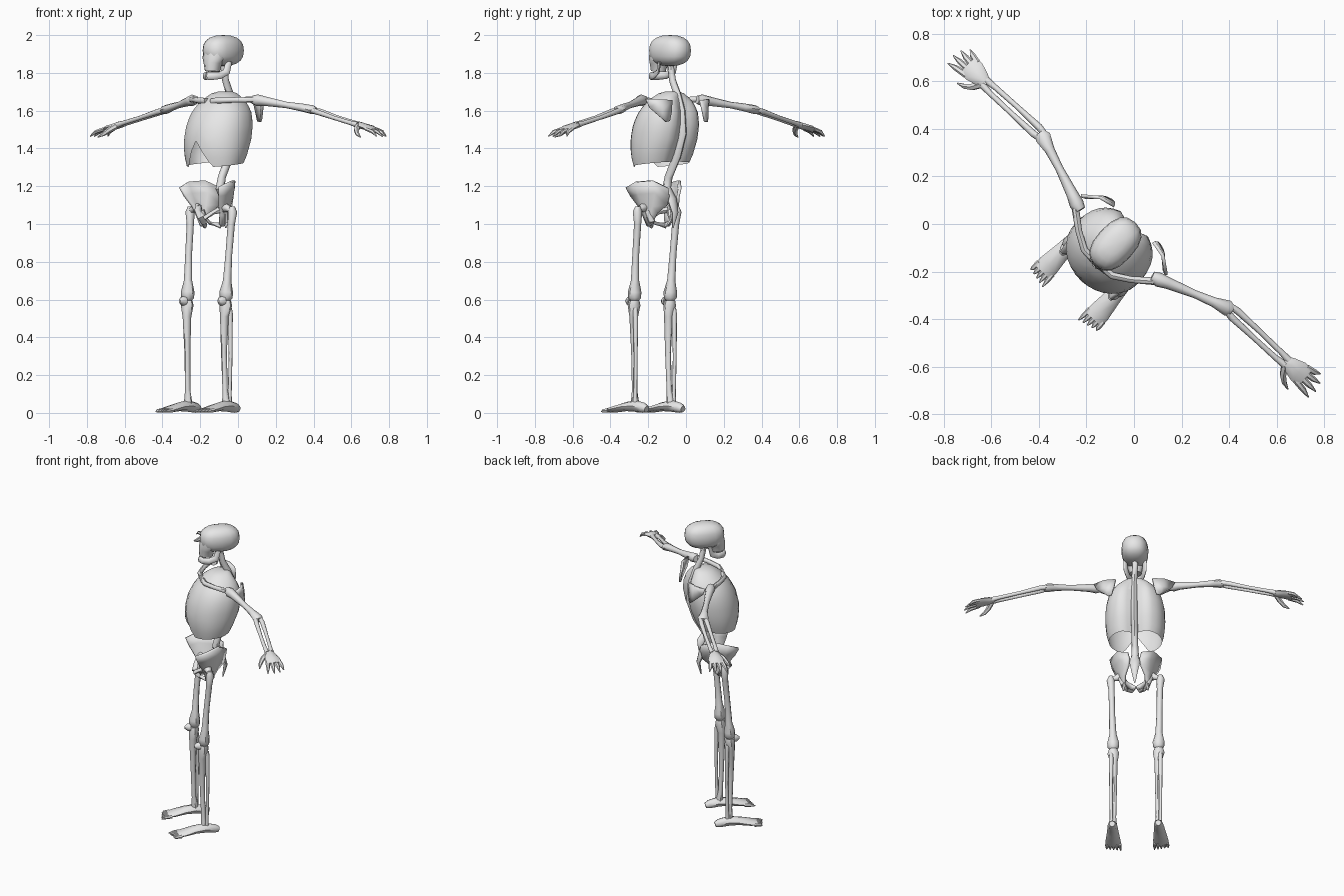
import bpy, bmesh, math
from mathutils import Vector

TURN = math.radians(-42.8)      # the whole figure is turned about z
bone = bpy.data.materials.new("bone_grey")
bone.diffuse_color = (0.8, 0.8, 0.8, 1)


def finish(name, bm, mirror=False, thick=0.0, angle=45):
    """Turn a bmesh into a finished, turned, optionally mirrored object."""
    bmesh.ops.recalc_face_normals(bm, faces=bm.faces)
    me = bpy.data.meshes.new(name)
    bm.to_mesh(me)
    bm.free()
    me.materials.append(bone)
    ob = bpy.data.objects.new(name, me)
    bpy.context.collection.objects.link(ob)
    ob.rotation_euler.z = TURN
    bpy.ops.object.select_all(action='DESELECT')
    ob.select_set(True)
    bpy.context.view_layer.objects.active = ob
    bpy.ops.object.shade_smooth_by_angle(angle=math.radians(angle))
    if thick:
        so = ob.modifiers.new("Thickness", 'SOLIDIFY')
        so.thickness, so.offset = thick, 0
    if mirror:
        ob.modifiers.new("Mirror", 'MIRROR')
    return ob


def add_tube(bm, pts, side=(1, 0, 0), n=8):
    """Loft ellipses along points (x, y, z, radius along side, other radius)."""
    P = [Vector(p[:3]) for p in pts]
    rings = []
    for i, p in enumerate(pts):
        t = (P[min(i + 1, len(P) - 1)] - P[max(i - 1, 0)]).normalized()
        u = Vector(side)
        u = (u - t * u.dot(t)).normalized()
        v = t.cross(u)
        ra, rb = p[3], p[-1]
        rings.append([bm.verts.new(P[i] + u * ra * math.cos(k * math.tau / n)
                                   + v * rb * math.sin(k * math.tau / n)) for k in range(n)])
    for a, b in zip(rings, rings[1:]):
        for k in range(n):
            bm.faces.new((a[k], a[(k + 1) % n], b[(k + 1) % n], b[k]))
    bm.faces.new(rings[0][::-1])
    bm.faces.new(rings[-1])


def tube(name, pts, side=(1, 0, 0), n=8, mirror=True):
    bm = bmesh.new()
    add_tube(bm, pts, side, n)
    return finish(name, bm, mirror)


def plate(name, rows, thick):
    bm = bmesh.new()
    g = [[bm.verts.new(p) for p in r] for r in rows]
    for a, b in zip(g, g[1:]):
        for k in range(len(a) - 1):
            bm.faces.new((a[k], a[k + 1], b[k + 1], b[k]))
    return finish(name, bm, True, thick)


def ball(name, loc, size, power=1.0, mirror=False, seg=16):
    bm = bmesh.new()
    bmesh.ops.create_uvsphere(bm, u_segments=seg, v_segments=seg * 5 // 8, radius=1)
    for v in bm.verts:
        v.co = Vector([math.copysign(abs(c) ** power, c) * s + l
                       for c, s, l in zip(v.co, size, loc)])
    return finish(name, bm, mirror)


# Skull: cranium, face and lower jaw
ball("cranium", (0, -0.115, 1.918), (0.083, 0.124, 0.082), 0.82)
tube("face", [(0, -0.185, 1.93, 0.062, 0.045), (0, -0.19, 1.875, 0.066, 0.05),
              (0, -0.197, 1.85, 0.05, 0.048), (0, -0.20, 1.808, 0.038, 0.042)],
     n=10, mirror=False)
tube("jaw", [(0.06, -0.135, 1.86, 0.008, 0.016), (0.056, -0.15, 1.805, 0.009, 0.02),
             (0.045, -0.19, 1.786, 0.01, 0.019), (0.028, -0.226, 1.784, 0.012, 0.021),
             (0, -0.238, 1.784, 0.012, 0.021)], side=(0.7, -0.7, 0.1))

# Spine from the skull base down to the tailbone
tube("spine", [(0, -0.115, 1.85, 0.018, 0.018), (0, -0.097, 1.76, 0.018, 0.018),
               (0, -0.064, 1.69, 0.019, 0.021), (0, -0.035, 1.60, 0.02, 0.024),
               (0, -0.026, 1.48, 0.02, 0.025), (0, -0.065, 1.36, 0.02, 0.024),
               (0, -0.125, 1.25, 0.02, 0.022), (0, -0.14, 1.19, 0.024, 0.024),
               (0, -0.10, 1.13, 0.034, 0.018), (0, -0.078, 1.06, 0.022, 0.012),
               (0, -0.095, 0.98, 0.004, 0.004)], mirror=False)

# Rib cage: open shell, rows of (height, half width, front y, back y)
CAGE = [(1.29, 0.155, -0.305, -0.075), (1.37, 0.178, -0.325, -0.035), (1.45, 0.184, -0.328, -0.003),
        (1.53, 0.180, -0.31, 0.012), (1.60, 0.160, -0.275, 0.01), (1.655, 0.118, -0.225, -0.012),
        (1.69, 0.07, -0.175, -0.04), (1.702, 0.035, -0.135, -0.065)]


def cage_at(z):
    for a, b in zip(CAGE, CAGE[1:]):
        if z <= b[0] + 1e-6:
            t = (z - a[0]) / (b[0] - a[0])
            return [p + (q - p) * t for p, q in zip(a[1:], b[1:])]
    return CAGE[-1][1:]


bm = bmesh.new()
cols, rows, grid = 32, 12, []
for k in range(cols):
    a = k * math.tau / cols
    near = abs(math.sin(a)) * 0.17
    low = 1.30 + 0.03 * (1 - math.cos(a)) / 2
    if math.cos(a) > 0:                       # pointed arch at the front
        low = max(low, 1.44 - 1.6 * near)
    col = []
    for r in range(rows + 1):
        t = 1 - (1 - r / rows) ** 1.4
        z = low + (1.702 - low) * t
        w, yf, yb = cage_at(z)
        mid, half = (yf + yb) / 2, (yb - yf) / 2
        sx, cy = math.sin(a), math.cos(a)
        if cy < 0:                            # fuller lobes at the back, groove for the spine
            cy = -abs(cy) ** 0.85
            sx = math.copysign(abs(sx) ** 0.85, sx)
        x, y = w * sx, mid - half * cy
        if cy < 0:
            y -= 0.045 * max(0, 1 - abs(x) / 0.075) * (1 - t ** 8)
        col.append(bm.verts.new((x, y, z)))
    grid.append(col)
for k in range(cols):
    for r in range(rows):
        c, d = grid[k], grid[(k + 1) % cols]
        bm.faces.new((c[r], d[r], d[r + 1], c[r + 1]))
bm.faces.new([c[-1] for c in grid])
finish("rib_cage", bm)

# Shoulder girdle
tube("collar_bone", [(0.02, -0.225, 1.652, 0.016), (0.08, -0.222, 1.654, 0.015),
                     (0.15, -0.18, 1.657, 0.014), (0.225, -0.12, 1.66, 0.016)], side=(0, 0, 1))
plate("shoulder_blade", [[(0.112, 0.0, 1.655), (0.18, -0.015, 1.66), (0.245, -0.065, 1.662)],
                         [(0.122, 0.008, 1.60), (0.175, -0.008, 1.60), (0.225, -0.055, 1.615)],
                         [(0.138, 0.008, 1.545), (0.158, 0.002, 1.54), (0.178, -0.012, 1.56)]], 0.014)

# Arms
tube("upper_arm", [(0.205, -0.11, 1.658, 0.022), (0.235, -0.102, 1.655, 0.031),
                   (0.275, -0.085, 1.65, 0.025), (0.39, -0.042, 1.63, 0.017),
                   (0.47, -0.013, 1.617, 0.021), (0.53, 0.008, 1.605, 0.034, 0.024),
                   (0.55, 0.013, 1.60, 0.022, 0.016)], side=(0, 1, 0))
for name, o in (("forearm_front", -0.02), ("forearm_back", 0.017)):
    tube(name, [(0.535, 0.01 + o * 0.7, 1.602, 0.014), (0.57, 0.011 + o, 1.595, 0.015),
                (0.70, 0.011 + o, 1.562, 0.011), (0.82, 0.01 + o * 0.9, 1.535, 0.012),
                (0.868, 0.01 + o * 0.7, 1.524, 0.016)], side=(0, 1, 0))

# Hands: palm, four fingers and a thumb
bm = bmesh.new()
add_tube(bm, [(0.855, 0.01, 1.525, 0.02, 0.013), (0.885, 0.012, 1.52, 0.034, 0.018),
              (0.93, 0.014, 1.51, 0.048, 0.015), (0.968, 0.016, 1.497, 0.046, 0.01)], (0, 1, 0))
for y0, x1, y1 in ((-0.02, 1.034, -0.036), (0.004, 1.04, 0.003),
                   (0.028, 1.03, 0.04), (0.05, 1.004, 0.07)):
    add_tube(bm, [(0.945, y0, 1.503, 0.014, 0.01), ((x1 + 0.965) / 2, (y0 + y1) / 2, 1.488, 0.012, 0.01),
                  (x1, y1, 1.464, 0.003)], (0, 1, 0), 6)
add_tube(bm, [(0.87, -0.005, 1.52, 0.016), (0.892, -0.04, 1.498, 0.015),
              (0.918, -0.06, 1.475, 0.011), (0.948, -0.07, 1.46, 0.003)], (1, 0, 0), 6)
finish("hand", bm, True)

# Pelvis: flared wings plus a lower ring on each side
plate("pelvis_wing", [[(0.142, -0.298, 1.195), (0.154, -0.225, 1.222), (0.105, -0.145, 1.23), (0.045, -0.085, 1.19)],
                      [(0.125, -0.28, 1.15), (0.132, -0.22, 1.16), (0.09, -0.14, 1.165), (0.034, -0.088, 1.145)],
                      [(0.096, -0.25, 1.095), (0.1, -0.215, 1.09), (0.085, -0.16, 1.095), (0.04, -0.098, 1.10)],
                      [(0.084, -0.23, 1.05), (0.088, -0.205, 1.045), (0.082, -0.18, 1.05), (0.062, -0.145, 1.06)],
                      [(0.068, -0.215, 0.995), (0.07, -0.205, 0.988), (0.07, -0.195, 0.988), (0.068, -0.185, 0.995)]],
      0.016)
tube("pelvis_ring", [(0.09, -0.215, 1.08, 0.022, 0.022), (0.055, -0.25, 1.062, 0.012, 0.015),
                     (0.012, -0.268, 1.035, 0.012, 0.022), (0.022, -0.245, 1.005, 0.008, 0.013),
                     (0.055, -0.20, 0.992, 0.012, 0.016), (0.075, -0.178, 1.015, 0.014, 0.018),
                     (0.088, -0.195, 1.07, 0.018, 0.02)], side=(0.75, 0.65, 0.1))

# Legs
tube("hip_neck", [(0.082, -0.212, 1.085, 0.02), (0.105, -0.212, 1.088, 0.025),
                  (0.13, -0.21, 1.078, 0.016), (0.16, -0.208, 1.062, 0.02)], side=(0, 1, 0))
tube("thigh_bone", [(0.15, -0.208, 1.092, 0.014), (0.153, -0.208, 1.065, 0.025),
                    (0.148, -0.212, 1.0, 0.019), (0.145, -0.228, 0.84, 0.018),
                    (0.141, -0.237, 0.70, 0.022), (0.139, -0.242, 0.64, 0.037, 0.035),
                    (0.139, -0.242, 0.608, 0.034, 0.034), (0.139, -0.242, 0.595, 0.022, 0.022)])
tube("knee_cap", [(0.139, -0.268, 0.592, 0.026), (0.139, -0.285, 0.592, 0.022, 0.024),
                  (0.139, -0.304, 0.592, 0.007, 0.008)])
tube("shin_bone", [(0.139, -0.245, 0.595, 0.028), (0.139, -0.246, 0.57, 0.036, 0.032),
                   (0.135, -0.252, 0.51, 0.022, 0.024), (0.132, -0.252, 0.32, 0.015, 0.016),
                   (0.135, -0.246, 0.12, 0.014, 0.014), (0.138, -0.24, 0.05, 0.023, 0.022)])
tube("calf_bone", [(0.15, -0.227, 0.555, 0.012), (0.151, -0.224, 0.525, 0.014),
                   (0.152, -0.222, 0.30, 0.01), (0.15, -0.226, 0.10, 0.01),
                   (0.15, -0.228, 0.045, 0.013)])

# Feet with five pointed toes
bm = bmesh.new()
add_tube(bm, [(0.141, -0.152, 0.02, 0.018, 0.018), (0.141, -0.175, 0.027, 0.028, 0.027),
              (0.142, -0.235, 0.037, 0.032, 0.031), (0.144, -0.30, 0.033, 0.038, 0.024),
              (0.146, -0.37, 0.02, 0.047, 0.018), (0.146, -0.41, 0.014, 0.046, 0.012)])
for i in range(5):
    x = (i - 2) * 0.019
    add_tube(bm, [(0.146 + x, -0.39, 0.014, 0.012, 0.012), (0.146 + x * 1.05, -0.425, 0.011, 0.01, 0.01),
                  (0.146 + x * 1.12, -0.456 + i * 0.005, 0.006, 0.003)], n=6)
finish("foot", bm, True)
